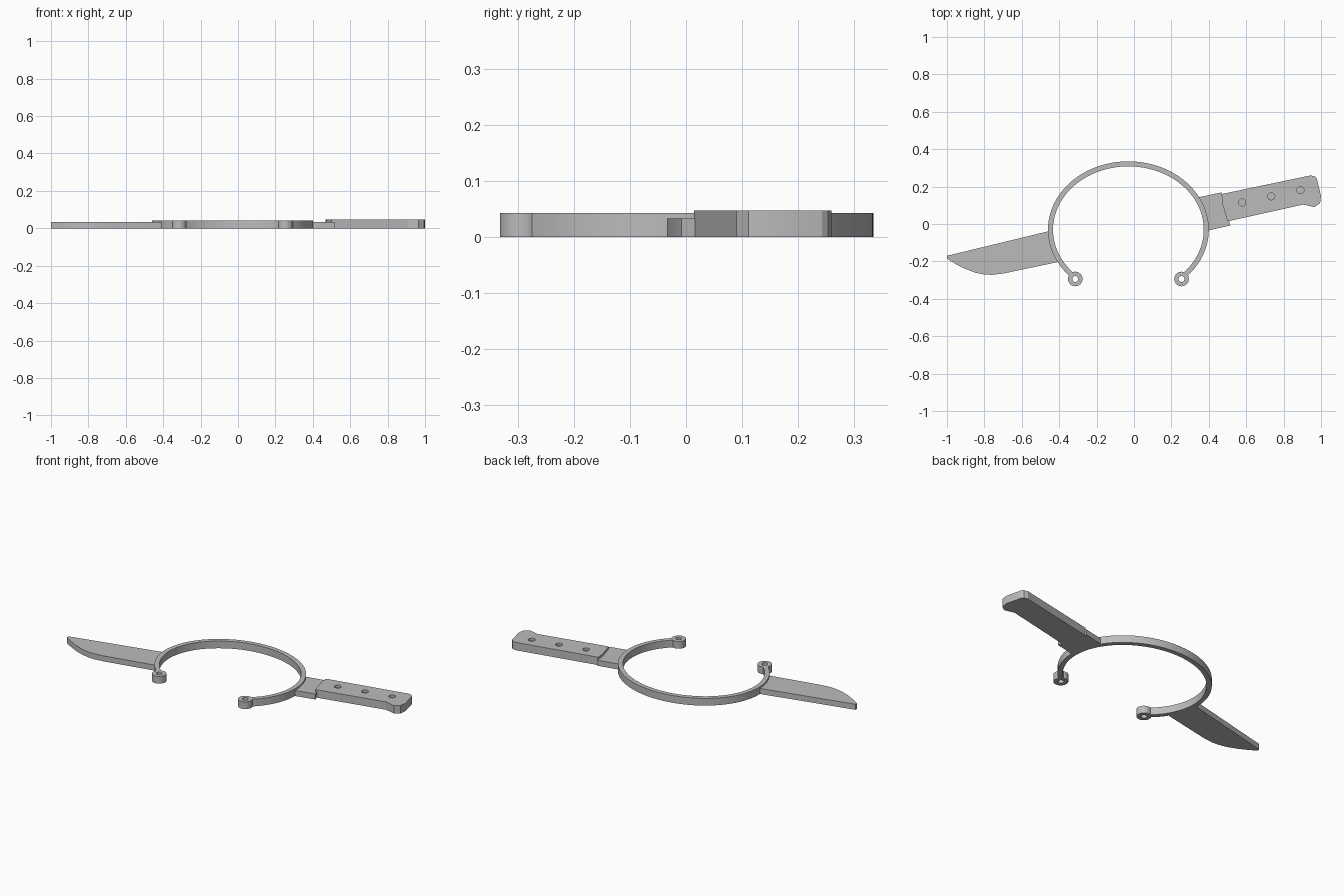
import bpy
import bmesh
from math import sin, cos, radians, tau
from mathutils import Vector

if "Cube" in bpy.data.objects:
    bpy.data.objects.remove(bpy.data.objects["Cube"])

# One plain grey for every part
GREY = (0.5, 0.5, 0.5, 1)
grey = bpy.data.materials.new("plain grey")
grey.use_nodes = True
grey.diffuse_color = GREY
grey.node_tree.nodes["Principled BSDF"].inputs["Base Color"].default_value = GREY

CENTRE = Vector((-0.03, -0.03))
RX, RY, BAND = 0.43, 0.365, 0.027


def arc(inset, start, end, steps):
    """Points along the hoop's ellipse, moved inwards by inset."""
    angles = [radians(start + (end - start) * i / steps) for i in range(steps + 1)]
    return [(CENTRE.x + (RX - inset) * cos(a), CENTRE.y + (RY - inset) * sin(a)) for a in angles]


def circle(x, y, r, n):
    return [(x + r * cos(tau * i / n), y + r * sin(tau * i / n)) for i in range(n)]


def prism(name, outline, z0, z1):
    """A flat outline raised from z0 to z1."""
    bm = bmesh.new()
    face = bm.faces.new([bm.verts.new((x, y, z0)) for x, y in outline])
    raised = bmesh.ops.extrude_face_region(bm, geom=[face])["geom"]
    top = [v for v in raised if isinstance(v, bmesh.types.BMVert)]
    bmesh.ops.translate(bm, verts=top, vec=(0, 0, z1 - z0))
    bmesh.ops.recalc_face_normals(bm, faces=bm.faces)
    mesh = bpy.data.meshes.new(name)
    bm.to_mesh(mesh)
    bm.free()
    obj = bpy.data.objects.new(name, mesh)
    bpy.context.collection.objects.link(obj)
    mesh.materials.append(grey)
    return obj


def drill(obj, x, y, r, z0, n=32):
    """Cut a round hole from z0 upwards."""
    cutter = prism("hole_cutter", circle(x, y, r, n), z0, 0.1)
    mod = obj.modifiers.new("hole", "BOOLEAN")
    mod.operation, mod.solver, mod.object = "DIFFERENCE", "EXACT", cutter
    bpy.context.view_layer.objects.active = obj
    bpy.ops.object.modifier_apply(modifier=mod.name)
    bpy.data.objects.remove(cutter)


def smooth(obj):
    bpy.ops.object.select_all(action="DESELECT")
    obj.select_set(True)
    bpy.context.view_layer.objects.active = obj
    bpy.ops.object.shade_smooth_by_angle(angle=radians(25))


# Open hoop
hoop = prism("hoop", arc(0, -43, 223, 96) + arc(BAND, 223, -43, 96), 0, 0.043)

# Eyelets at the two ends of the hoop
eyelets = []
for side, name in ((1, "left_eyelet"), (-1, "right_eyelet")):
    x, y = CENTRE.x + side * 0.284, -0.294
    eyelet = prism(name, circle(x, y, 0.039, 32), 0, 0.043)
    drill(eyelet, x, y, 0.016, -0.05)
    eyelets.append(eyelet)

# Blade with a straight back and a curved cutting edge
blade_edge = [(-1, -0.17), (-1, -0.185), (-0.955, -0.213), (-0.906, -0.238), (-0.85, -0.26),
              (-0.80, -0.27), (-0.76, -0.272), (-0.70, -0.265), (-0.405, -0.203)]
blade = prism("blade", blade_edge + arc(BAND / 2, 207, 181, 10), 0, 0.033)

# Collar between hoop and handle
collar = prism("collar", [(0.404, -0.033), (0.515, -0.008), (0.468, 0.169)]
               + arc(BAND / 2, 29, 0, 10), 0, 0.033)

# Handle with a flared butt and three shallow rivet recesses
handle = prism("handle", [(0.468, 0.16), (0.473, 0.105), (0.488, 0.055), (0.50, 0.014),
                          (0.905, 0.104), (0.965, 0.09), (0.995, 0.112), (1.0, 0.15),
                          (0.977, 0.243), (0.968, 0.254), (0.945, 0.26)], 0, 0.047)
for i in range(3):
    drill(handle, 0.578 + 0.156 * i, 0.115 + 0.033 * i, 0.019, 0.032, 24)

for part in [hoop, blade, collar, handle] + eyelets:
    smooth(part)
